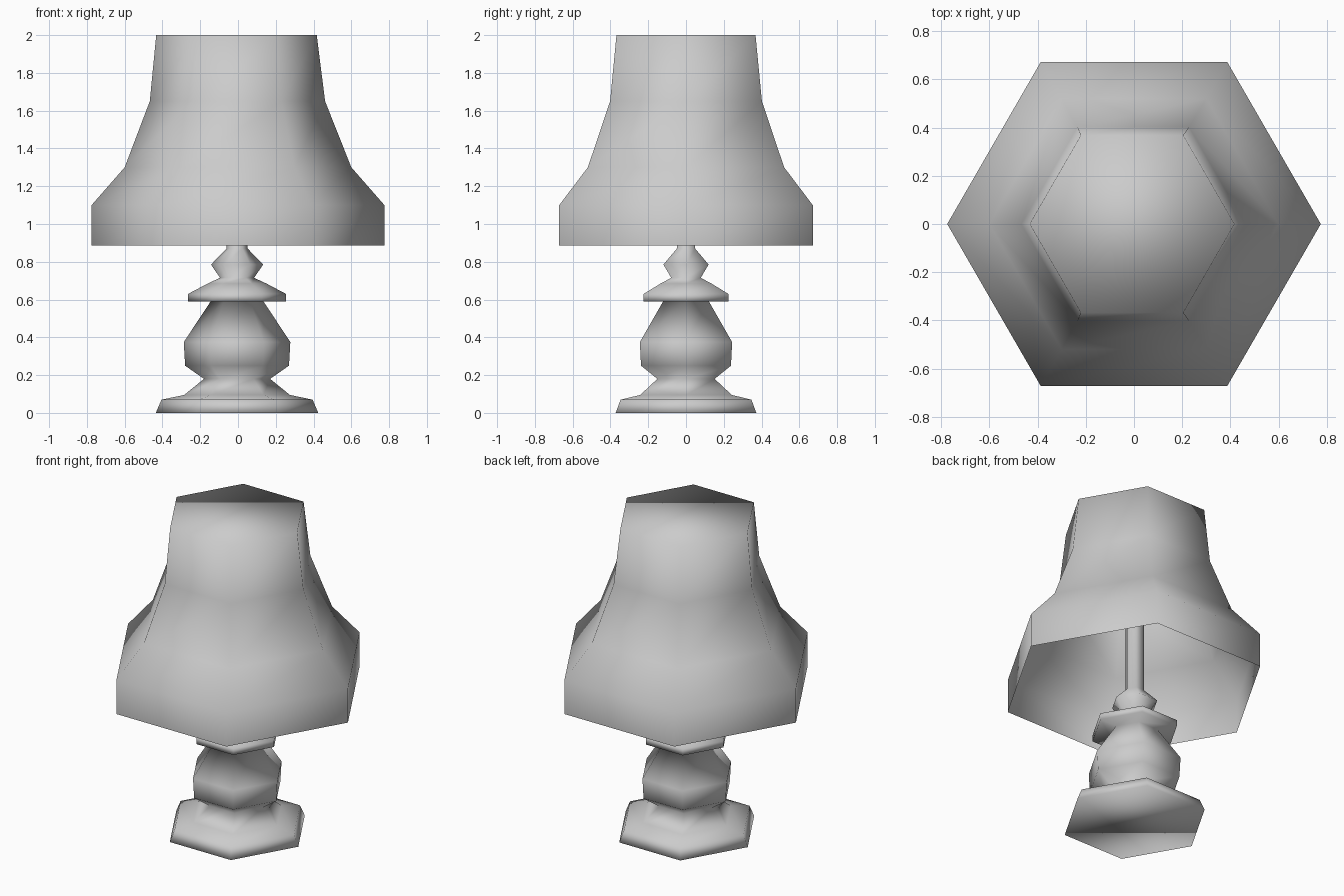
import bpy, bmesh
from math import cos, sin, pi

if "Cube" in bpy.data.objects:
    bpy.data.objects.remove(bpy.data.objects["Cube"])


def lathe(name, profile, cap_bottom, cap_top):
    """Spin (radius, z, x offset) points into a smooth six-sided shell."""
    bm = bmesh.new()
    rings = [[bm.verts.new((dx + r * cos(i * pi / 3), r * sin(i * pi / 3), z))
              for i in range(6)] for r, z, dx in profile]
    for a, b in zip(rings, rings[1:]):
        for i in range(6):
            j = (i + 1) % 6
            bm.faces.new((a[i], a[j], b[j], b[i]))
    if cap_bottom:
        bm.faces.new(rings[0][::-1])
    if cap_top:
        bm.faces.new(rings[-1])
    for f in bm.faces:
        f.smooth = True
    mesh = bpy.data.meshes.new(name)
    bm.to_mesh(mesh)
    bm.free()
    obj = bpy.data.objects.new(name, mesh)
    bpy.context.collection.objects.link(obj)
    return obj


# Turned base with foot, belly, collar, knob and the pole up to the shade
D = -0.005
base = [(0.43, 0), (0.40, 0.07), (0.28, 0.095), (0.175, 0.18),
        (0.275, 0.25), (0.282, 0.375), (0.14, 0.59),
        (0.259, 0.59), (0.259, 0.63), (0.155, 0.685), (0.09, 0.715),
        (0.138, 0.785), (0.056, 0.87), (0.056, 1.99)]
lathe("lamp_base", [(r, z, D) for r, z in base], True, False)

# Flared shade, closed on top and open below
shade = [(0.775, 0.885, 0), (0.775, 1.10, 0), (0.60, 1.30, 0),
         (0.464, 1.65, -0.003), (0.425, 2.0, -0.008)]
lathe("lamp_shade", shade, False, True)
